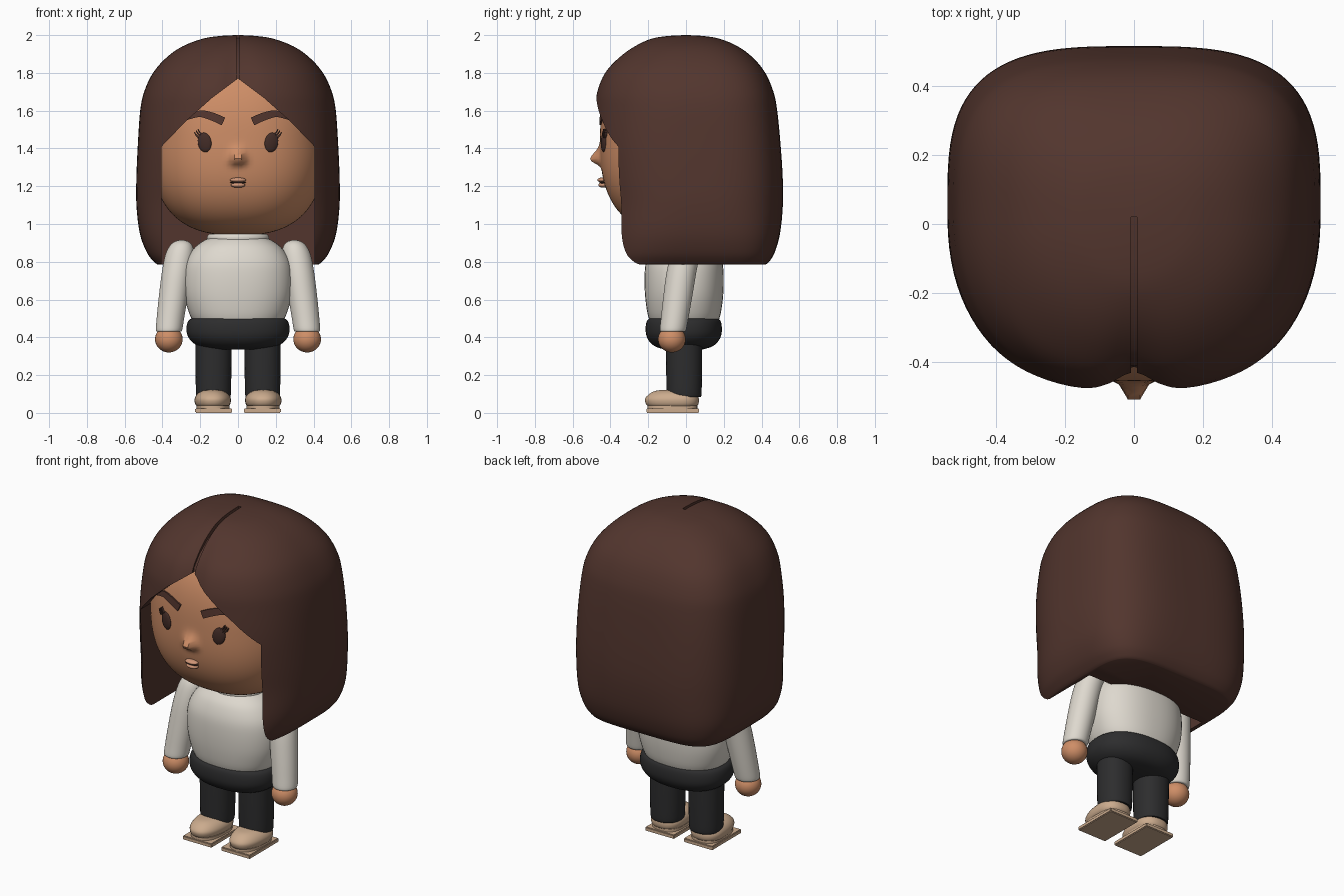
import bpy, bmesh
from math import cos, sin, pi, exp, radians
from mathutils import Vector, Quaternion

if "Cube" in bpy.data.objects:
    bpy.data.objects.remove(bpy.data.objects["Cube"])


def material(name, r, g, b):
    m = bpy.data.materials.new(name)
    m.use_nodes = True
    m.diffuse_color = (r, g, b, 1)
    bsdf = next(n for n in m.node_tree.nodes if n.type == 'BSDF_PRINCIPLED')
    bsdf.inputs["Base Color"].default_value = (r, g, b, 1)
    bsdf.inputs["Roughness"].default_value = 0.7
    return m


HAIR = material("dark brown hair", .085, .036, .027)
DARK = material("deep brown eyes", .055, .025, .02)
SKIN = material("warm skin", .62, .27, .135)
LIP = material("soft lip", .62, .30, .18)
WOOL = material("off white wool", .73, .69, .62)
CLOTH = material("charcoal cloth", .026, .026, .027)
SHOE = material("tan leather", .60, .41, .27)


def smooth(ob, angle=40):
    bpy.ops.object.select_all(action='DESELECT')
    ob.select_set(True)
    bpy.context.view_layer.objects.active = ob
    bpy.ops.object.shade_smooth_by_angle(angle=radians(angle))


def finish(name, bm, mat):
    bmesh.ops.recalc_face_normals(bm, faces=bm.faces)
    me = bpy.data.meshes.new(name)
    bm.to_mesh(me)
    bm.free()
    ob = bpy.data.objects.new(name, me)
    bpy.context.collection.objects.link(ob)
    me.materials.append(mat)
    smooth(ob)
    return ob


def resample(pts, steps):
    """Catmull-Rom interpolation through tuples of any length."""
    out = []
    for i in range(len(pts) - 1):
        a, b, c, d = (pts[max(i - 1, 0)], pts[i], pts[i + 1],
                      pts[min(i + 2, len(pts) - 1)])
        for k in range(steps):
            t = k / steps
            out.append([q + t / 2 * (r - p + t * (2 * p - 5 * q + 4 * r - s
                        + t * (3 * (q - r) + s - p)))
                        for p, q, r, s in zip(a, b, c, d)])
    return out + [list(pts[-1])]


def bridge(bm, rows):
    n = len(rows[0])
    for a, b in zip(rows, rows[1:]):
        for i in range(n):
            j = (i + 1) % n
            bm.faces.new((a[i], a[j], b[j], b[i]))
    bm.faces.new(rows[0])
    bm.faces.new(rows[-1])


def loft(name, rings, mat, seg=48, steps=4, back_n=0, warp=None):
    """Rings are (cx, cy, z, half width, front depth, back depth, exponent)."""
    bm = bmesh.new()
    rows = []
    for cx, cy, z, rx, rf, rb, n in resample(rings, steps):
        row = []
        for i in range(seg):
            a = 2 * pi * (i + .5) / seg
            c, s = cos(a), sin(a)
            e = 2 / (n + (back_n if s > 0 else 0))
            x = cx + rx * abs(c) ** e * (1 if c > 0 else -1)
            y = cy + (rb if s > 0 else -rf) * abs(s) ** e
            row.append(bm.verts.new(warp(x, y, z) if warp else (x, y, z)))
        rows.append(row)
    bridge(bm, rows)
    return finish(name, bm, mat)


def prism(name, outline, place, lo, hi):
    """Extrude a 2D outline; place maps (u, v, depth) to a point."""
    bm = bmesh.new()
    bridge(bm, [[bm.verts.new(place(u, v, d)) for u, v in outline] for d in (lo, hi)])
    return finish(name, bm, HAIR)


def carve(ob, cutter):
    mod = ob.modifiers.new("carve", 'BOOLEAN')
    mod.operation, mod.solver, mod.object = 'DIFFERENCE', 'EXACT', cutter
    bpy.context.view_layer.objects.active = ob
    bpy.ops.object.modifier_apply(modifier=mod.name)
    bpy.data.objects.remove(cutter)


# Head: a rounded block of rings with a nose pulled out of the front
HZ, HX, HY, HH, NV, NH = 1.44, .46, .455, .50, 2.6, 2.4


def level(z):
    return max(1 - abs((z - HZ) / HH) ** NV, 0) ** (1 / NV)


def face_y(x, z):
    k = level(z)
    return -HY * k * max(1 - abs(x / (HX * k)) ** NH, 0) ** (1 / NH)


def nose(x, y, z):
    if y < -.3:
        y -= .075 * exp(-(x / .032) ** 2 - ((z - 1.34) / (.05 if z > 1.34 else .025)) ** 2)
    return x, y, z


head_rings = []
for i in range(101):
    z = HZ - HH * .9999 * cos(pi * i / 100)
    k = level(z)
    head_rings.append((0, 0, z, HX * k, HY * k, HY * k, NH))
loft("head", head_rings, SKIN, seg=160, steps=1, warp=nose)


# Hair: one long rounded bob, carved for the face and the parting
def lobes(x, y, z):
    w = min(max((-.2 - y) / .25, 0), 1)
    return x, y + .03 * w * exp(-(x / .07) ** 2), z


profile = [(.785, .425, .42, .40, 4), (.80, .445, .44, .41, 3.6), (.85, .483, .47, .43, 3.2),
           (.95, .52, .498, .45, 2.8), (1.1, .538, .513, .465, 2.5), (1.25, .538, .512, .48, 2.5),
           (1.43, .53, .50, .492, 2.5), (1.6, .518, .483, .49, 2.4), (1.7, .497, .463, .478, 2.4),
           (1.8, .45, .42, .437, 2.4), (1.88, .38, .355, .365, 2.3), (1.94, .295, .275, .28, 2.2),
           (1.98, .19, .18, .185, 2.1), (1.995, .1, .095, .1, 2), (2.0, .01, .01, .01, 2)]
hair = loft("hair", [(0, .05 * min(1, (2 - z) * 4), z, w, f + .05 * min(1, (2 - z) * 4),
                      b - .05 * min(1, (2 - z) * 4), n) if z < 1.99 else (0, 0, z, w, f, b, n)
                     for z, w, b, f, n in profile], HAIR, seg=96, back_n=.7, warp=lobes)
edge = [(.14, 1.665), (.275, 1.545), (.405, 1.41), (.405, .7)]
opening = [(0, 1.77)] + edge + [(-x, z) for x, z in reversed(edge)]
carve(hair, prism("face_cutter", opening, lambda u, v, d: (u, d, v), -.8, .1))
parting = [(.02, 1.985), (-.1, 1.975), (-.2, 1.95), (-.29, 1.905), (-.36, 1.85),
           (-.41, 1.79), (-.425, 1.7), (-.7, 1.7), (-.7, 2.1), (.02, 2.1)]
carve(hair, prism("parting_cutter", parting, lambda u, v, d: (d, u, v), -.009, .009))
smooth(hair, 35)


# Face details laid on the head surface
def blob(name, loc, size, mat, rot=None):
    bm = bmesh.new()
    bmesh.ops.create_uvsphere(bm, u_segments=32, v_segments=20, radius=1)
    bmesh.ops.scale(bm, vec=size, verts=bm.verts)
    ob = finish(name, bm, mat)
    ob.location = loc
    if rot:
        ob.rotation_euler = rot.to_euler()
    return ob


def stroke(name, pts, mat, lift=.009):
    """Ribbon through (x, z, width) points, hugging the face."""
    bm = bmesh.new()
    path = resample(pts, 5)
    rows = []
    for i, (x, z, w) in enumerate(path):
        a, b = path[max(i - 1, 0)], path[min(i + 1, len(path) - 1)]
        t = Vector((b[0] - a[0], b[1] - a[1])).normalized() * w / 2
        row = []
        for side, out in ((1, lift), (-1, lift), (-1, -.01), (1, -.01)):
            px, pz = x - t.y * side, z + t.x * side
            row.append(bm.verts.new((px, face_y(px, pz) - out, pz)))
        rows.append(row)
    bridge(bm, rows)
    return finish(name, bm, mat)


for s, side in ((1, "left"), (-1, "right")):
    ex, ez, h = .177 * s, 1.432, .005
    normal = Vector((-(face_y(ex + h, ez) - face_y(ex - h, ez)) / (2 * h), 1,
                     -(face_y(ex, ez + h) - face_y(ex, ez - h)) / (2 * h))) * -1
    turn = normal.to_track_quat('-Y', 'Z') @ Quaternion((0, 1, 0), radians(10 * s))
    blob(side + "_eye", (ex, face_y(ex, ez), ez), (.037, .013, .052), DARK, turn)
    stroke(side + "_brow", [(s * .077, 1.543, .044), (s * .14, 1.57, .042),
                            (s * .205, 1.583, .034), (s * .275, 1.555, .012)], HAIR)
    for i in range(3):
        x, z = .192 + .009 * i, 1.475 - .008 * i
        stroke(f"{side}_lash_{i + 1}", [(s * x, z, .009), (s * (x + .012), z + .012, .008),
                                        (s * (x + .02), z + .028, .004)], DARK, .014)

blob("upper_lip", (0, face_y(0, 1.233) - .008, 1.233), (.042, .024, .013), LIP)
blob("lower_lip", (0, face_y(0, 1.206) - .01, 1.206), (.038, .024, .014), LIP)
blob("mouth_line", (0, face_y(0, 1.22) - .008, 1.22), (.042, .018, .006), DARK)

# Sweater with its collar
loft("sweater", [(0, -.01, z, w, d, d, 2.3) for z, w, d in (
    (.48, .235, .18), (.53, .26, .195), (.62, .285, .207), (.72, .29, .21), (.80, .277, .202),
    (.87, .235, .175), (.91, .185, .14), (.93, .14, .11))], WOOL)
loft("collar", [(0, -.01, z, w, w * .8, w * .8, 2) for z, w in (
    (.90, .15), (.915, .163), (.935, .163), (.947, .152))], WOOL)

# Hips
loft("hips", [(0, -.012, z, w, w * .74, w * .74, 2.3) for z, w in (
    (.335, .13), (.35, .20), (.375, .243), (.41, .268), (.45, .273), (.485, .265),
    (.50, .245), (.502, .22))], CLOTH)

for s, side in ((1, "left"), (-1, "right")):
    # Arms and hands
    loft(side + "_sleeve", [(s * x, y, z, r, r, r, 2) for x, y, z, r in (
        (.298, .0, .915, .012), (.299, 0, .905, .04), (.302, 0, .88, .063), (.31, -.006, .83, .077),
        (.325, -.025, .74, .079), (.342, -.043, .62, .077), (.358, -.06, .5, .073),
        (.365, -.069, .44, .07), (.366, -.07, .43, .062))], WOOL, seg=32)
    blob(side + "_hand", (s * .366, -.075, .39), (.073, .073, .07), SKIN)
    # Legs
    loft(side + "_leg", [(s * .13, -.01, z, r, r, r, 2.2) for z, r in (
        (.085, .085), (.095, .092), (.2, .095), (.4, .097))], CLOTH, seg=32)
    # Shoes with flat rectangular soles
    loft(side + "_shoe", [(s * .134, -.03, z, w, f, b, 2.3) for z, w, f, b in (
        (.035, .085, .172, .088), (.05, .094, .184, .097), (.075, .096, .187, .098),
        (.10, .082, .165, .088), (.117, .055, .13, .06), (.122, .02, .08, .02))], SHOE, seg=40)
    bm = bmesh.new()
    bmesh.ops.create_cube(bm, size=1)
    bmesh.ops.scale(bm, vec=(.195, .28, .024), verts=bm.verts)
    bmesh.ops.bevel(bm, geom=bm.edges[:], offset=.004, segments=2, affect='EDGES')
    sole = finish(side + "_sole", bm, SHOE)
    sole.location = (s * .129, -.07, .012)
    loft(side + "_midsole", [(s * .132, -.04, z, .088, .165, .1, 2.6)
                             for z in (.02, .04)], SHOE, seg=40, steps=1)
